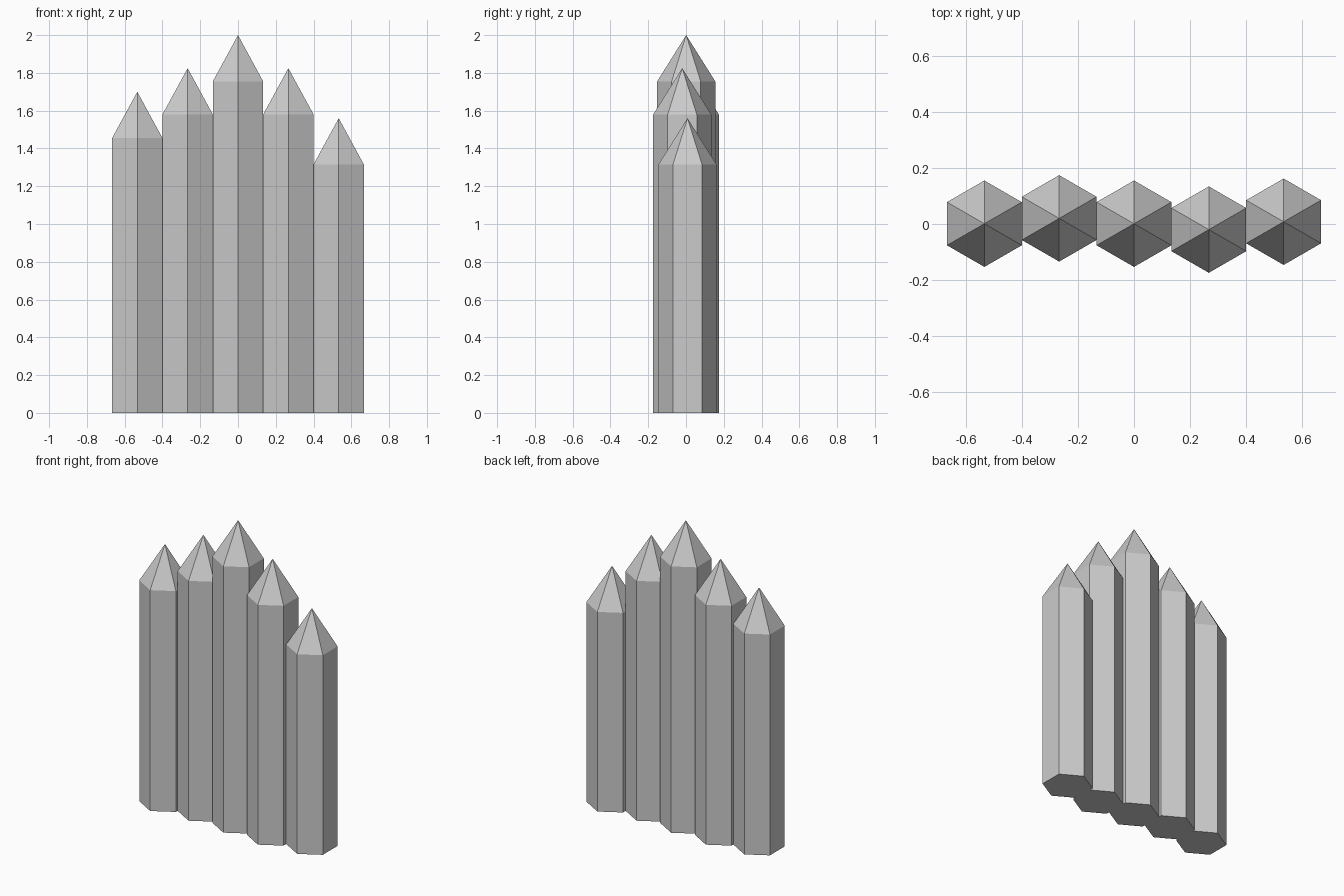
import bpy, bmesh, math

if "Cube" in bpy.data.objects:
    bpy.data.objects.remove(bpy.data.objects["Cube"])

SIDES = 6
APOTHEM = 0.1333
RADIUS = APOTHEM / math.cos(math.pi / SIDES)
TIP = 0.245


def stake(name, x, y, height):
    """Hexagonal post with a pointed top, one corner facing the front."""
    bm = bmesh.new()
    ring = []
    for i in range(SIDES):
        a = math.pi / 2 + i * math.tau / SIDES
        ring.append(bm.verts.new((RADIUS * math.cos(a), RADIUS * math.sin(a), 0)))
    base = bm.faces.new(ring)
    # Shaft
    top = bmesh.ops.extrude_face_region(bm, geom=[base], use_keep_orig=True)["geom"]
    for v in (g for g in top if isinstance(g, bmesh.types.BMVert)):
        v.co.z = height - TIP
    # Pointed tip
    cap = next(g for g in top if isinstance(g, bmesh.types.BMFace))
    apex = bmesh.ops.poke(bm, faces=[cap])["verts"][0]
    apex.co.z = height
    bmesh.ops.recalc_face_normals(bm, faces=bm.faces)
    mesh = bpy.data.meshes.new(name)
    bm.to_mesh(mesh)
    bm.free()
    obj = bpy.data.objects.new(name, mesh)
    obj.location = (x, y, 0)
    bpy.context.collection.objects.link(obj)


# Row of stakes, left to right: sideways offset and height
row = [(0.001, 1.70), (0.02, 1.825), (0.001, 2.0), (-0.02, 1.825), (0.008, 1.56)]
for i, (y, height) in enumerate(row):
    stake(f"stake_{i + 1}", (i - 2) * 2 * APOTHEM, y, height)
